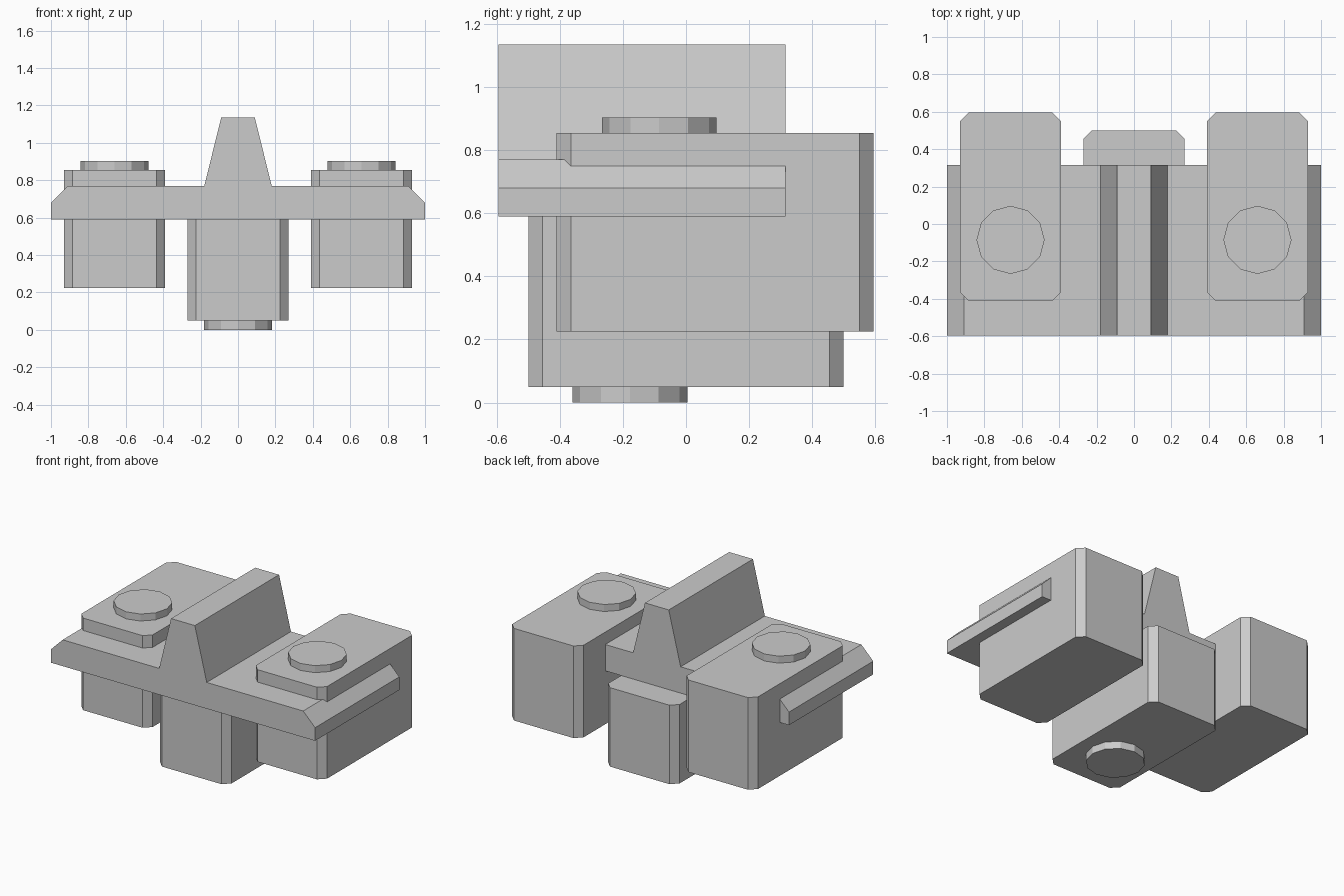
import bpy
import bmesh
from math import tau, cos, sin

cube = bpy.data.objects.get("Cube")
if cube:
    bpy.data.objects.remove(cube, do_unlink=True)

grey = bpy.data.materials.new("plain_grey")
grey.use_nodes = True
grey.diffuse_color = (0.6, 0.6, 0.6, 1)
grey.node_tree.nodes["Principled BSDF"].inputs["Base Color"].default_value = (0.6, 0.6, 0.6, 1)


def extrude(name, points, offset):
    """Extrude a closed outline of 3D points along an offset."""
    bm = bmesh.new()
    face = bm.faces.new([bm.verts.new(p) for p in points])
    top = bmesh.ops.extrude_face_region(bm, geom=[face])["geom"]
    verts = [v for v in top if isinstance(v, bmesh.types.BMVert)]
    bmesh.ops.translate(bm, vec=offset, verts=verts)
    bmesh.ops.recalc_face_normals(bm, faces=bm.faces)
    mesh = bpy.data.meshes.new(name)
    bm.to_mesh(mesh)
    bm.free()
    mesh.materials.append(grey)
    obj = bpy.data.objects.new(name, mesh)
    bpy.context.collection.objects.link(obj)
    return obj


def pod(name, x, y0, y1, z0, z1, half=0.27, cut=0.045):
    """Block with chamfered upright edges."""
    right = [(half - cut, y0), (half, y0 + cut), (half, y1 - cut), (half - cut, y1)]
    outline = right + [(-px, py) for px, py in reversed(right)]
    return extrude(name, [(x + px, py, z0) for px, py in outline], (0, 0, z1 - z0))


def disc(name, x, y, z0, z1, radius=0.182, sides=12):
    ring = [(x + radius * cos(tau * i / sides), y + radius * sin(tau * i / sides), z0)
            for i in range(sides)]
    return extrude(name, ring, (0, 0, z1 - z0))


# Wing with sloped tips and a tapered central fin
half_profile = [(1, 0.59), (1, 0.68), (0.91, 0.77), (0.18, 0.77), (0.09, 1.135)]
profile = half_profile + [(-x, z) for x, z in reversed(half_profile)]
extrude("wing_and_fin", [(x, -0.595, z) for x, z in profile], (0, 0.91, 0))

# Side pods with raised discs
for side, x in (("left", 0.66), ("right", -0.66)):
    pod(side + "_pod", x, -0.41, 0.595, 0.225, 0.855)
    disc(side + "_top_disc", x, -0.085, 0.855, 0.903)

# Central lower pod with a disc underneath
pod("centre_pod", 0, -0.5, 0.5, 0.05, 0.59)
disc("bottom_disc", 0, -0.178, 0, 0.05)
